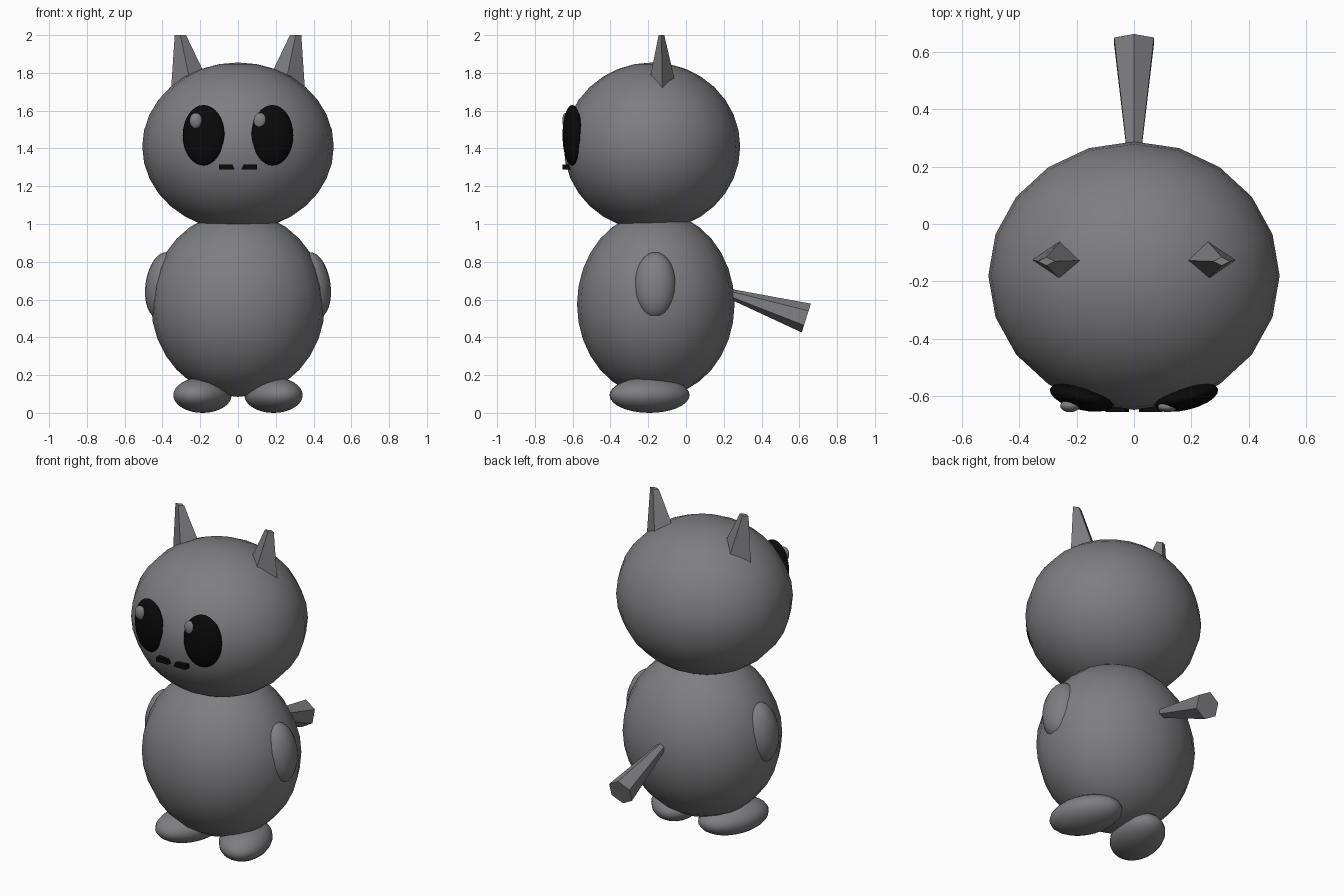
import bpy
import bmesh
from math import cos, sin, pi, radians
from mathutils import Vector, Euler, Matrix

cube = bpy.data.objects.get("Cube")
if cube:
    bpy.data.objects.remove(cube, do_unlink=True)


def material(name, rgb):
    mat = bpy.data.materials.new(name)
    mat.use_nodes = True
    mat.diffuse_color = (*rgb, 1)
    mat.node_tree.nodes["Principled BSDF"].inputs["Base Color"].default_value = (*rgb, 1)
    return mat


GREY = material("soft_grey", (0.21, 0.21, 0.22))
BLACK = material("eye_black", (0.003, 0.003, 0.003))


def add_object(name, bm, mat, smooth=False):
    bmesh.ops.recalc_face_normals(bm, faces=bm.faces)
    mesh = bpy.data.meshes.new(name)
    for face in bm.faces:
        face.smooth = smooth
    bm.to_mesh(mesh)
    bm.free()
    mesh.materials.append(mat)
    obj = bpy.data.objects.new(name, mesh)
    bpy.context.collection.objects.link(obj)
    return obj


def ellipsoid(name, centre, radii, mat=GREY, turn=(0, 0, 0)):
    rotation = Euler([radians(a) for a in turn])
    bm = bmesh.new()
    bmesh.ops.create_uvsphere(bm, u_segments=20, v_segments=16, radius=1,
                              matrix=Matrix.LocRotScale(Vector(centre), rotation, Vector(radii)))
    return add_object(name, bm, mat, smooth=True)


def spike(name, start, end, start_radii, end_radii, sides, axis):
    """Flat-sided tapered prism; axis is the direction the end caps face."""
    side = Vector((1, 0, 0))
    other = Vector(axis).normalized().cross(side)
    bm = bmesh.new()
    rings = []
    for point, (ra, rb) in ((start, start_radii), (end, end_radii)):
        ring = []
        for i in range(sides):
            a = pi / 2 + 2 * pi * i / sides
            ring.append(bm.verts.new(Vector(point) + side * ra * cos(a) + other * rb * sin(a)))
        rings.append(ring)
    low, high = rings
    for i in range(sides):
        j = (i + 1) % sides
        bm.faces.new((low[i], low[j], high[j], high[i]))
    bm.faces.new(low)
    bm.faces.new(high)
    return add_object(name, bm, GREY)


# Head and body
ellipsoid("head", (0, -0.18, 1.41), (0.507, 0.467, 0.445))
ellipsoid("body", (0, -0.16, 0.575), (0.46, 0.417, 0.49))

# Tail, widening towards its blunt end
tail_start, tail_end = Vector((0, 0.15, 0.657)), Vector((0, 0.637, 0.502))
spike("tail", tail_start, tail_end, (0.015, 0.015), (0.08, 0.08), 6, tail_end - tail_start)

for label, s in (("left", 1), ("right", -1)):
    # Limbs
    ellipsoid(label + "_arm", (s * 0.4, -0.163, 0.675), (0.09, 0.112, 0.177), turn=(0, s * -8, 0))
    ellipsoid(label + "_foot", (s * 0.188, -0.193, 0.094), (0.145, 0.22, 0.094), turn=(0, 0, s * 20))

    # Ears: four-sided tapered spikes leaning outwards
    spike(label + "_ear", (s * 0.243, -0.125, 1.70), (s * 0.305, -0.13, 2.0),
          (0.112, 0.08), (0.03, 0.015), 4, (0, 0, 1))

    # Eyes, turned to follow the head
    ellipsoid(label + "_eye", (s * 0.182, -0.602, 1.47), (0.114, 0.045, 0.16), BLACK, (0, 0, s * 14))

    # Mouth halves with a slanted inner end
    bm = bmesh.new()
    bmesh.ops.create_cube(bm, size=1, matrix=Matrix.LocRotScale(
        Vector((s * 0.065, -0.635, 1.302)), None, Vector((0.07, 0.04, 0.026))))
    for v in bm.verts:
        if abs(v.co.x) < 0.065 and v.co.z < 1.302:
            v.co.x -= s * 0.012
    add_object(label + "_mouth", bm, BLACK)

# Eye highlights, both on the same side of each eye
ellipsoid("left_eye_highlight", (0.117, -0.637, 1.547), (0.034, 0.018, 0.042))
ellipsoid("right_eye_highlight", (-0.223, -0.633, 1.547), (0.034, 0.022, 0.042))
